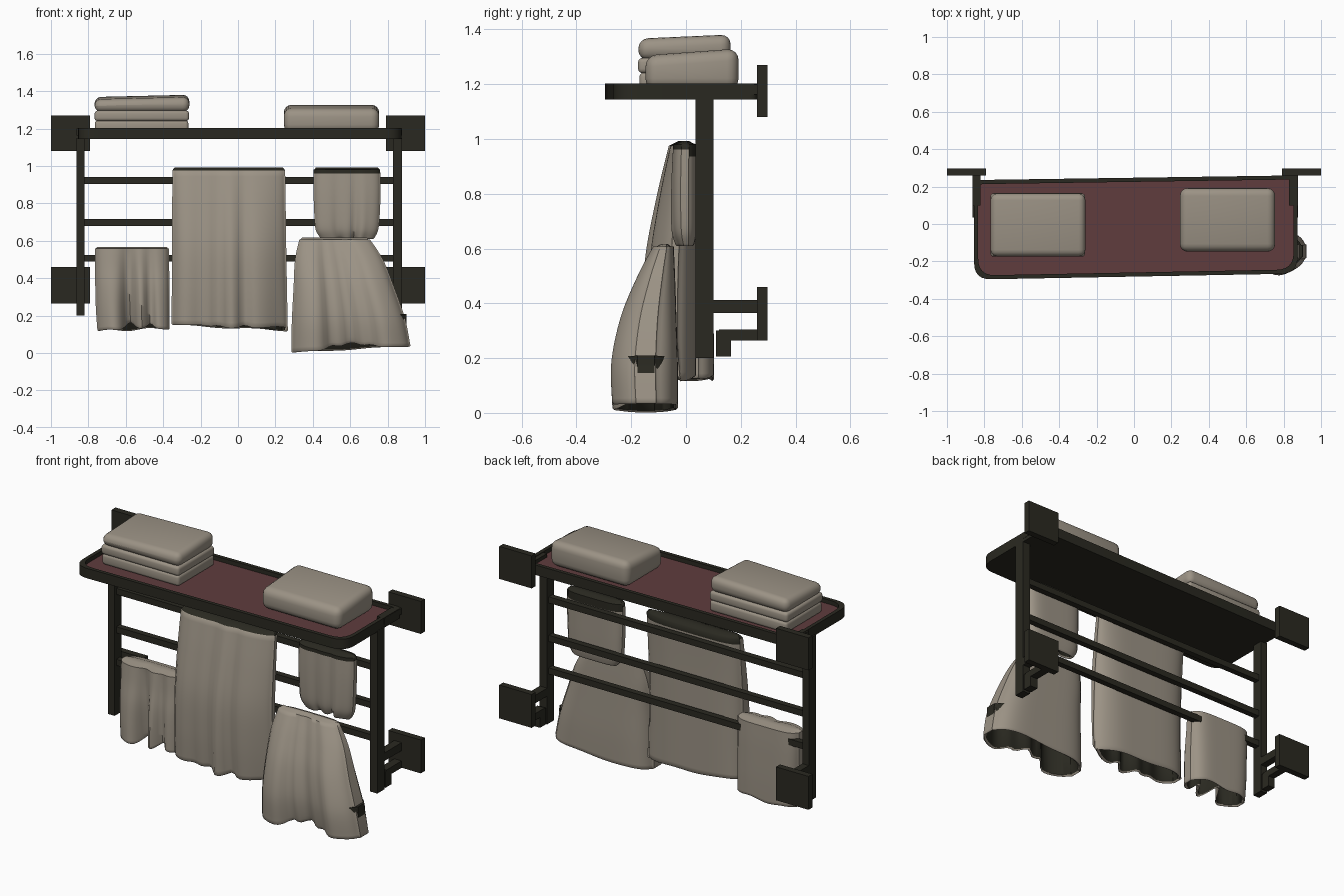
import bpy, bmesh, math
from mathutils import Vector

if "Cube" in bpy.data.objects:
    bpy.data.objects.remove(bpy.data.objects["Cube"])


def material(name, rgb):
    m = bpy.data.materials.new(name)
    m.diffuse_color = (*rgb, 1)
    m.use_nodes = True
    m.node_tree.nodes["Principled BSDF"].inputs["Base Color"].default_value = m.diffuse_color
    return m


METAL = material("dark metal", (0.023, 0.022, 0.015))
CLOTH = material("beige cloth", (0.33, 0.29, 0.235))
RED = material("red shelf", (0.115, 0.045, 0.047))


def finish(name, bm, mats, angle=None):
    bmesh.ops.recalc_face_normals(bm, faces=bm.faces)
    me = bpy.data.meshes.new(name)
    bm.to_mesh(me)
    bm.free()
    ob = bpy.data.objects.new(name, me)
    bpy.context.collection.objects.link(ob)
    for m in mats:
        me.materials.append(m)
    if angle:
        bpy.ops.object.select_all(action='DESELECT')
        ob.select_set(True)
        bpy.context.view_layer.objects.active = ob
        bpy.ops.object.shade_smooth_by_angle(angle=math.radians(angle))
    return ob


def box(name, x, y, z, mat=METAL, bevel=0.0, seg=1, drop=0.0, tilt=0.0):
    """Box from ranges; drop lowers the front top edge, tilt raises the right."""
    bm = bmesh.new()
    bmesh.ops.create_cube(bm, size=1)
    for v in bm.verts:
        top, front, right = v.co.z > 0, v.co.y < 0, v.co.x > 0
        v.co = Vector((x[right], y[not front], z[top]))
        if top:
            v.co.z += (-drop if front else 0) + (tilt if right else 0)
    if bevel:
        bmesh.ops.bevel(bm, geom=bm.edges[:], offset=bevel, segments=seg,
                        profile=0.5, affect='EDGES')
    return finish(name, bm, [mat], 40 if seg > 1 else None)


# ---- shelf tray with rounded, slightly skewed outline
def outline(d):
    corners = [(-0.855 + d, -0.297 + d, 0.09), (0.875 - d, -0.265 + d, 0.09),
               (0.875 - d, 0.26 - d, 0.03), (-0.855 + d, 0.235 - d, 0.03)]
    pts = []
    for i, (cx, cy, r) in enumerate(corners):
        p = Vector((cx, cy))
        a = (Vector(corners[i - 1][:2]) - p).normalized() * r + p
        b = (Vector(corners[(i + 1) % 4][:2]) - p).normalized() * r + p
        for k in range(7):
            t = k / 6
            pts.append(a * (1 - t) ** 2 + p * 2 * t * (1 - t) + b * t * t)
    return pts


bm = bmesh.new()
rings = [[bm.verts.new((p.x, p.y, z)) for p in outline(d)]
         for d, z in ((0, 1.144), (0, 1.202), (0.022, 1.202), (0.022, 1.178))]
for a, b in zip(rings, rings[1:]):
    for i in range(len(a)):
        j = (i + 1) % len(a)
        bm.faces.new((a[i], a[j], b[j], b[i]))
bm.faces.new(rings[0][::-1])
bm.faces.new(rings[-1]).material_index = 1
finish("shelf_tray", bm, [METAL, RED], 35)

# ---- side frames and wall mounts
for side, s, px in (("left", -1, (-0.864, -0.822)), ("right", 1, (0.828, 0.876))):
    wx = sorted((s * 0.79, s * 1.0))
    box(side + "_post", px, (0.035, 0.1), (0.2, 1.15))
    box(side + "_upper_plate", wx, (0.26, 0.297), (1.08, 1.27))
    box(side + "_lower_plate", wx, (0.26, 0.297), (0.265, 0.46))
    box(side + "_shelf_arm", px, (0.1, 0.27), (1.163, 1.199))
    box(side + "_lower_arm", px, (0.09, 0.27), (0.365, 0.412))
    box(side + "_bottom_arm", px, (0.12, 0.27), (0.265, 0.305))
    box(side + "_bottom_foot", px, (0.11, 0.165), (0.205, 0.3))

# ---- rails
for n, z in enumerate((0.922, 0.697, 0.507)):
    box(f"rail_{n + 1}", (-0.84, 0.84), (0.05, 0.085), (z - 0.018, z + 0.018))

# ---- folded towels on the shelf
box("left_folded_lower", (-0.765, -0.265), (-0.17, 0.165), (1.179, 1.243), CLOTH, 0.016, 3)
box("left_folded_middle", (-0.767, -0.262), (-0.175, 0.163), (1.24, 1.296), CLOTH, 0.016, 3)
box("left_folded_top", (-0.767, -0.26), (-0.174, 0.163), (1.288, 1.37), CLOTH, 0.036, 4, 0.015, 0.012)
box("right_folded_towel", (0.245, 0.755), (-0.148, 0.192), (1.179, 1.33), CLOTH, 0.042, 4, 0.025)


# ---- hanging cloth: lofted closed rings with folds and a hollow hem
def lerp_levels(levels, t):
    f = t * (len(levels) - 1)
    i = min(int(f), len(levels) - 2)
    f -= i
    # Catmull-Rom through the levels
    g = [levels[max(0, min(len(levels) - 1, i + k))] for k in (-1, 0, 1, 2)]
    return [0.5 * (2 * b + (c - a) * f + (2 * a - 5 * b + 4 * c - d) * f * f
                   + (3 * b - a - 3 * c + d) * f ** 3) for a, b, c, d in zip(*g)]


def drape(name, levels, folds, hem=(0, 0), pocket=0.1, dark_top=9.0, steps=22, n=40):
    """levels: (z, x0, x1, y_front, y_back) from top to hem.
    folds: (position 0-1, width, front push, back push), growing downwards.
    hem: (tilt, wave) of the lower edge; inward folds also lift it."""
    bm = bmesh.new()

    def ring(t, inset=0.0, lift=0.0, squeeze=1.0):
        z, x0, x1, yf, yb = lerp_levels(levels, t)
        x0, x1, yf, yb = x0 + inset, x1 - inset, yf + inset, yb - inset
        mid, half = (yf + yb) / 2, (yb - yf) / 2 * squeeze
        front, back = [], []
        for k in range(n + 1):
            u = 0.5 - 0.5 * math.cos(math.pi * k / n)
            h = half * max(0.1, 1 - abs(2 * u - 1) ** 5) ** 0.5
            df = db = up = 0
            for pos, w, af, ab in folds:
                g = math.exp(-((u - pos) / w) ** 2) * (0.15 + 0.85 * t)
                df += af * g
                db += ab * g
                up += max(af, 0) * 0.5 * g
            zz = z + lift + t ** 4 * (hem[0] * (u - 0.5) + hem[1] * math.sin(u * 11))
            x = x0 + (x1 - x0) * u
            yfr = mid - h + df
            ybk = max(mid + h + db, yfr + 0.012)
            front.append(bm.verts.new((x, yfr, zz + up * t ** 6)))
            back.append(bm.verts.new((x, ybk, zz)))
        return front, back

    rings = [ring(0, 0.012, 0.002, 0.45), ring(0, 0.004, -0.007, 0.8)]
    rings += [ring(0.03 + 0.97 * i / steps) for i in range(steps + 1)]
    rings += [ring(1, 0.006, -0.006), ring(1, 0.016, 0.0), ring(0.97, 0.02, pocket)]
    inner = len(rings) - 2
    for r, ((f0, b0), (f1, b1)) in enumerate(zip(rings, rings[1:])):
        a, b = f0 + b0[::-1], f1 + b1[::-1]
        for i in range(len(a)):
            j = (i + 1) % len(a)
            bm.faces.new((a[i], a[j], b[j], b[i])).material_index = int(r >= inner)
    for m, (f, b) in ((0, rings[0]), (1, rings[-1])):
        for k in range(n):
            bm.faces.new((f[k], f[k + 1], b[k + 1], b[k])).material_index = m
    for fc in bm.faces:   # dark upper edge
        c = fc.calc_center_median()
        if c.z > dark_top - (0.025 if c.y > 0.0 else 0):
            fc.material_index = 1
    return finish(name, bm, [CLOTH, METAL], 60)


drape("large_towel",
      [(0.99, -0.35, 0.252, -0.055, 0.038), (0.78, -0.352, 0.255, -0.10, 0.036),
       (0.56, -0.353, 0.258, -0.135, 0.036), (0.34, -0.354, 0.262, -0.14, 0.036),
       (0.14, -0.355, 0.266, -0.13, 0.036)],
      [(0.1, 0.1, -0.012, 0), (0.25, 0.07, 0.012, 0), (0.4, 0.06, 0.025, 0),
       (0.52, 0.06, -0.03, 0.0), (0.63, 0.05, 0.03, 0), (0.95, 0.14, 0.045, -0.01)],
      hem=(-0.03, 0.004), dark_top=0.966)

drape("small_right_towel",
      [(0.99, 0.405, 0.76, -0.045, 0.04), (0.86, 0.404, 0.762, -0.05, 0.04),
       (0.74, 0.408, 0.758, -0.05, 0.04), (0.66, 0.415, 0.75, -0.045, 0.038),
       (0.615, 0.44, 0.73, -0.03, 0.03)],
      [(0.35, 0.07, 0.015, 0), (0.62, 0.05, 0.02, 0), (0.75, 0.06, -0.01, 0)],
      pocket=0.02, dark_top=0.964)

drape("small_left_towel",
      [(0.565, -0.765, -0.37, -0.03, 0.092), (0.46, -0.765, -0.368, -0.04, 0.097),
       (0.35, -0.763, -0.366, -0.055, 0.1), (0.24, -0.76, -0.365, -0.062, 0.102),
       (0.13, -0.752, -0.365, -0.065, 0.102)],
      [(0.22, 0.1, -0.015, 0.0), (0.45, 0.09, 0.09, 0.0), (0.6, 0.06, -0.025, 0),
       (0.74, 0.06, 0.045, 0)],
      hem=(0.015, 0.006), pocket=0.12)

drape("hanging_robe",
      [(0.615, 0.33, 0.70, -0.115, -0.045), (0.5, 0.305, 0.775, -0.175, -0.04),
       (0.35, 0.297, 0.835, -0.235, -0.035), (0.18, 0.288, 0.893, -0.268, -0.03),
       (0.025, 0.285, 0.922, -0.262, -0.03)],
      [(0.18, 0.1, -0.012, 0), (0.34, 0.06, 0.05, 0), (0.5, 0.1, 0.075, 0),
       (0.67, 0.06, 0.03, 0), (0.8, 0.08, -0.012, 0)],
      hem=(0.035, 0.003), pocket=0.16)
